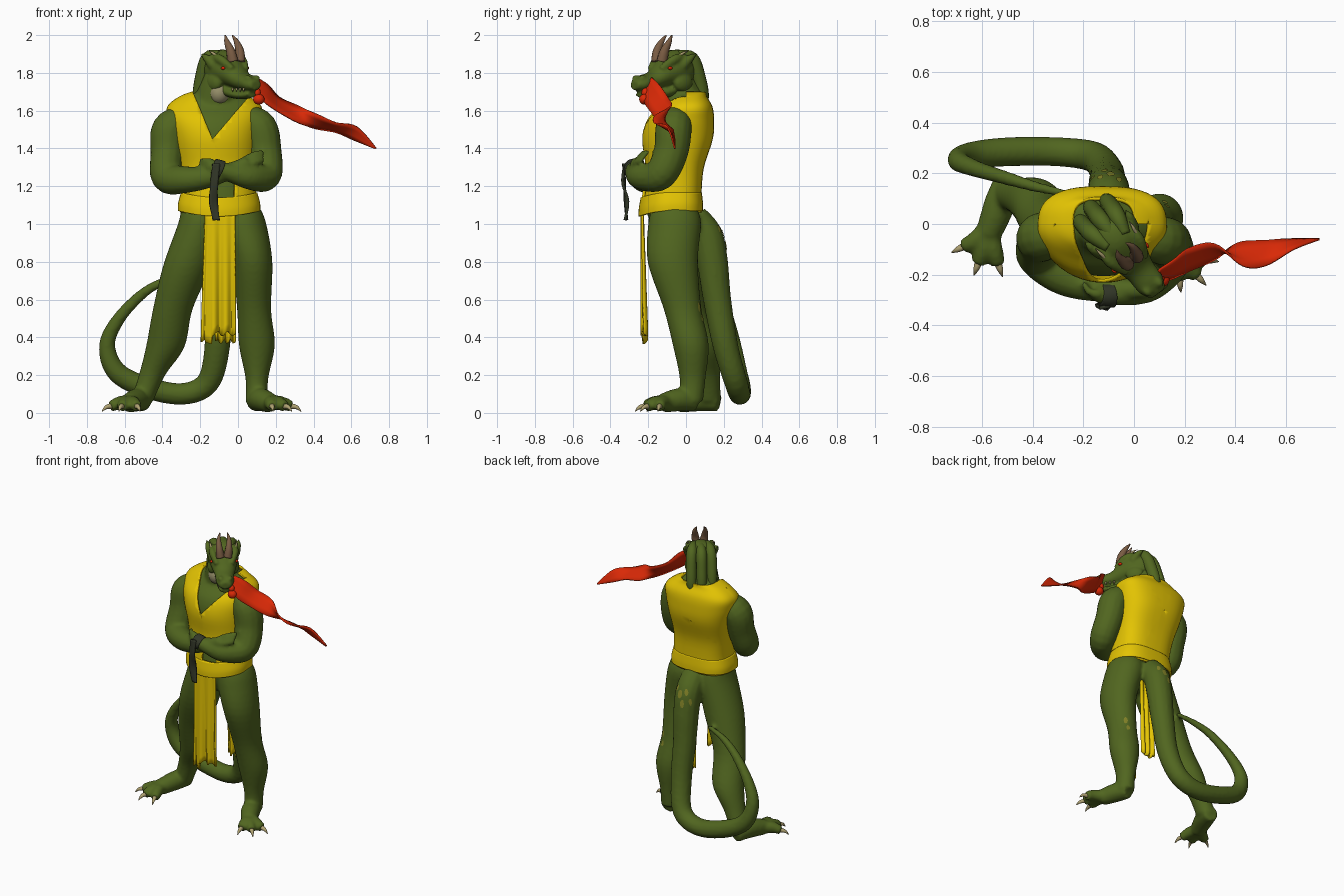
import bpy, bmesh, math
from mathutils import Vector, Matrix

if "Cube" in bpy.data.objects:
    bpy.data.objects.remove(bpy.data.objects["Cube"])

def material(name, r, g, b):
    m = bpy.data.materials.new(name)
    m.diffuse_color = (r, g, b, 1)
    m.use_nodes = True
    m.node_tree.nodes["Principled BSDF"].inputs["Base Color"].default_value = m.diffuse_color
    return m

GREEN = material("scale green", .082, .132, .014)
YELLOW = material("cloth yellow", .77, .55, .001)
RED = material("ribbon red", .70, .022, .002)
BROWN = material("horn brown", .19, .105, .055)
DARK = material("strap dark", .032, .038, .021)
TAN = material("claw tan", .44, .37, .17)
THROAT = material("throat tan", .30, .27, .14)
OLIVE = material("spot olive", .22, .22, .02)

def spline(pts, k=5):
    """Catmull-Rom through tuples of any length."""
    out, n = [], len(pts)
    for i in range(n - 1):
        p0, p1, p2, p3 = (pts[max(0, min(n - 1, j))] for j in (i - 1, i, i + 1, i + 2))
        for s in range(k):
            t = s / k
            out.append(tuple(.5 * (2 * b + (c - a) * t + (2 * a - 5 * b + 4 * c - d) * t * t
                       + (3 * b - a - 3 * c + d) * t ** 3) for a, b, c, d in zip(p0, p1, p2, p3)))
    return out + [tuple(pts[-1])]

def skin(bm, rings, cap=True):
    vs = [[bm.verts.new(p) for p in r] for r in rings]
    n = len(vs[0])
    for a, b in zip(vs, vs[1:]):
        for i in range(n):
            bm.faces.new((a[i], a[(i + 1) % n], b[(i + 1) % n], b[i]))
    if cap:
        bm.faces.new(vs[0][::-1])
        bm.faces.new(vs[-1])

def circle(n, square=1):
    """Unit circle; square < 1 makes the rear half boxier."""
    pts = [(math.cos(i * math.tau / n), math.sin(i * math.tau / n)) for i in range(n)]
    return [(math.copysign(abs(c) ** square, c), s ** square) if s > 1e-6 else (c, s) for c, s in pts]

def stack(bm, rows, grow=0, n=32, cap=True, square=1):
    """Horizontal ellipses (x, y, z, rx, ry)."""
    skin(bm, [[(x + c * (a + grow), y + s * (b + grow), z) for c, s in circle(n, square)]
              for x, y, z, a, b in spline(rows)], cap)

def tube(bm, pts, n=14, k=5):
    """Round tube through (x, y, z, r)."""
    p = spline(pts, k)
    c = [Vector(q[:3]) for q in p]
    rings, u, last = [], None, None
    for i, q in enumerate(p):
        t = (c[min(i + 1, len(c) - 1)] - c[max(i - 1, 0)]).normalized()
        u = t.orthogonal().normalized() if u is None else last.rotation_difference(t) @ u
        w, last = t.cross(u), t
        rings.append([c[i] + (u * a + w * b) * max(q[3], .001) for a, b in circle(n)])
    skin(bm, rings)

def ball(bm, loc, size):
    bmesh.ops.create_uvsphere(bm, u_segments=20, v_segments=12, radius=1,
                              matrix=Matrix.Translation(loc) @ Matrix.Diagonal((*size, 1)))

def finish(name, bm, mat, voxel=0, thick=0, matrix=None):
    bmesh.ops.recalc_face_normals(bm, faces=bm.faces)
    if matrix:
        bm.transform(matrix)
    me = bpy.data.meshes.new(name)
    bm.to_mesh(me)
    bm.free()
    me.materials.append(mat)
    me.polygons.foreach_set("use_smooth", [True] * len(me.polygons))
    ob = bpy.data.objects.new(name, me)
    bpy.context.collection.objects.link(ob)
    if thick:
        m = ob.modifiers.new("thickness", 'SOLIDIFY')
        m.thickness, m.offset = thick, 0
    if voxel:
        m = ob.modifiers.new("blend", 'REMESH')
        m.mode, m.voxel_size, m.use_smooth_shade = 'VOXEL', voxel, True
        m = ob.modifiers.new("soften", 'SMOOTH')
        m.factor, m.iterations = .5, 4
    return ob

def ribbon(name, rows, mat, thick=.008):
    """Strip with centre and half-width vector (x, y, z, wx, wy, wz)."""
    bm, prev = bmesh.new(), None
    for r in spline(rows, 6):
        c, w = Vector(r[:3]), Vector(r[3:])
        cur = [bm.verts.new(c + w * t) for t in (-1, -.4, .4, 1)]
        if prev:
            for i in range(3):
                bm.faces.new((prev[i], prev[i + 1], cur[i + 1], cur[i]))
        prev = cur
    return finish(name, bm, mat, thick=thick)

TORSO = [(-.10, -.08, 1.06, .20, .155), (-.10, -.075, 1.16, .19, .15), (-.11, -.06, 1.3, .196, .148),
         (-.12, -.045, 1.45, .222, .18), (-.125, -.03, 1.55, .243, .172), (-.125, -.005, 1.62, .242, .138),
         (-.125, .0, 1.67, .18, .105), (-.12, .005, 1.695, .12, .095)]

# Body: torso, neck, legs, arms, tail blended together
bm = bmesh.new()
stack(bm, TORSO, -.018, square=.7)
stack(bm, [(-.09, -.06, .9, .1, .08), (-.09, -.065, 1.0, .19, .125), (-.10, -.075, 1.1, .18, .135)])
tube(bm, [(-.13, 0, 1.5, .13), (-.12, -.01, 1.64, .115), (-.10, -.04, 1.74, .095), (-.09, -.05, 1.84, .07)])
stack(bm, [(-.2, -.06, 1.08, .1, .12), (-.2, -.06, 1.0, .118, .14), (-.268, -.04, .78, .128, .13),
           (-.345, .01, .55, .105, .1), (-.385, .08, .35, .102, .1), (-.455, .11, .2, .07, .07),
           (-.51, .12, .06, .06, .065)])
stack(bm, [(.02, -.06, 1.08, .1, .12), (.03, -.06, 1.0, .12, .14), (.075, -.07, .8, .107, .133),
           (.085, -.018, .55, .09, .1), (.1, .025, .36, .095, .095), (.1, .035, .18, .06, .068),
           (.1, .025, .06, .06, .065)])
tube(bm, [(-.28, -.04, 1.55, .08), (-.36, -.05, 1.5, .098), (-.375, -.075, 1.38, .088), (-.375, -.13, 1.25, .085),
          (-.28, -.21, 1.235, .072), (-.15, -.25, 1.25, .057), (-.02, -.26, 1.29, .042), (.05, -.255, 1.325, .038)])
tube(bm, [(.03, -.05, 1.55, .08), (.11, -.065, 1.51, .097), (.14, -.08, 1.38, .092), (.145, -.14, 1.26, .085),
          (.06, -.24, 1.25, .068), (-.05, -.275, 1.275, .048), (-.12, -.28, 1.3, .036), (-.155, -.27, 1.31, .034)])
for i in range(4):   # fingers of both hands
    tube(bm, [(.04, -.27 + .01 * i, 1.31 + .012 * i, .018), (.09, -.265 + .012 * i, 1.325 + .016 * i, .015),
              (.135, -.235 + .012 * i, 1.335 + .016 * i, .011)], 8)
    tube(bm, [(-.14, -.28, 1.29 + .015 * i, .017), (-.18, -.265, 1.285 + .018 * i, .014),
              (-.2, -.23, 1.285 + .018 * i, .011)], 8)
tube(bm, [(-.10, .04, 1.03, .08), (-.10, .11, .94, .085), (-.10, .14, .8, .083), (-.105, .165, .6, .075),
          (-.11, .21, .35, .068), (-.16, .265, .16, .062), (-.3, .285, .1, .058), (-.5, .285, .14, .058),
          (-.645, .27, .22, .054), (-.693, .25, .36, .043), (-.63, .22, .5, .034), (-.5, .18, .635, .027),
          (-.38, .145, .7, .021), (-.26, .12, .73, .013)])

# Feet and toes, with claws as their own object
claws = bmesh.new()
FEET = [([(-.505, .175, .055, .048), (-.53, .08, .07, .062), (-.575, -.04, .052, .052)],
         [(-.675, -.09), (-.615, -.155), (-.535, -.16)]),
        ([(.09, .055, .055, .048), (.12, -.03, .07, .062), (.17, -.12, .052, .052)],
         [(.285, -.14), (.25, -.205), (.18, -.22)])]
for path, toes in FEET:
    tube(bm, path)
    bx, by = path[-1][:2]
    for x, y in toes:
        d = Vector((x - bx, y - by)).normalized() * .05
        tube(bm, [(bx, by + .02, .052, .042), ((bx + x) / 2, (by + y) / 2, .052, .038), (x, y, .034, .029)], 10)
        tube(claws, [(x - d.x * .2, y - d.y * .2, .036, .016), (x + d.x * .5, y + d.y * .5, .03, .011),
                     (x + d.x, y + d.y, .008, .002)], 8)
body = finish("body", bm, GREEN, voxel=.011)
finish("toe_claws", claws, TAN)

# Olive spots laid on the tail root and the outer leg
bm = bmesh.new()
for x, y, z, r in [(-.14, .2, .97, .02), (-.09, .21, .95, .024), (-.12, .225, .89, .022), (-.16, .18, .9, .018),
                   (-.05, .19, .98, .02), (.13, .07, .56, .02), (.12, .08, .5, .016)]:
    bmesh.ops.create_circle(bm, cap_ends=True, cap_tris=True, segments=12, radius=r,
        matrix=Matrix.Translation((x, y, z)) @ Matrix.Rotation(math.pi / 2, 4, 'X') @ Matrix.Diagonal((.8, 1.3, 1, 1)))
spots = finish("spots", bm, OLIVE)
m = spots.modifiers.new("cling", 'SHRINKWRAP')
m.target, m.offset, m.wrap_mode = body, .004, 'ABOVE_SURFACE'

# Sleeveless vest with a crossed neckline and a belly gap
bm = bmesh.new()
stack(bm, TORSO, 0, 48, False, .7)
n1, n2, tip = Vector((.24, 0, .10)), Vector((-.22, 0, .19)), Vector((-.135, 0, 1.45))
cuts = [(tip, n1), (tip, n2), (Vector((0, 0, 0)), Vector((0, 1, 0)))]
cuts += [(Vector((x, 0, 0)), Vector((1, 0, 0))) for x in (-.12, -.02)]
cuts += [(Vector((0, 0, z)), Vector((0, 0, 1))) for z in (1.14, 1.23)]
for co, no in cuts:
    bmesh.ops.bisect_plane(bm, geom=bm.verts[:] + bm.edges[:] + bm.faces[:], plane_co=co, plane_no=no)
gone = []
for f in bm.faces:
    c = f.calc_center_median()
    neck = (c - tip).dot(n1) > 0 and (c - tip).dot(n2) > 0
    belly = -.12 < c.x < -.02 and 1.14 < c.z < 1.23
    if c.y < 0 and (neck or belly):
        gone.append(f)
bmesh.ops.delete(bm, geom=gone, context='FACES')
finish("vest", bm, YELLOW, thick=.014)

# Belt, dipping at the front
bm = bmesh.new()
stack(bm, [(-.10, -.08, 1.07, .211, .164), (-.10, -.08, 1.11, .21, .163), (-.10, -.078, 1.165, .195, .155)],
      0, 48, False, .7)
for v in bm.verts:
    v.co.z -= .03 * max(0, -(v.co.y + .08) / .165) ** 2
finish("belt", bm, YELLOW, thick=.014)

# Hanging cloths, pleated with ragged hems
def cloth(name, x0, x1, top, hem, y_top, y_low, flap):
    bm = bmesh.new()
    bmesh.ops.create_grid(bm, x_segments=28, y_segments=16, size=.5)
    for v in bm.verts:
        u, t = v.co.x + .5, .5 - v.co.y
        low = hem + .012 * math.sin(u * 19) - (flap if u < .22 else 0)
        v.co = (x0 + (x1 - x0) * u - (.4 * flap * t if u < .2 else 0),
                y_top + (y_low - y_top) * t + .012 * math.sin(u * 16) * (.2 + t), top + (low - top) * t)
    finish(name, bm, YELLOW, thick=.012)
cloth("front_cloth", -.175, -.015, 1.07, .42, -.232, -.22, .045)
cloth("back_cloth", -.115, -.015, 1.02, .38, .04, .06, 0)

# Head, built along its own -y and turned to one side
TURN = (Matrix.Translation((-.08, -.05, 1.8)) @ Matrix.Rotation(math.radians(38), 4, 'Z')
        @ Matrix.Diagonal((.9, 1, 1, 1)))
def snout(bm, rows):
    skin(bm, [[(c * a, y, z + s * b) for c, s in circle(24)] for y, z, a, b in spline(rows)])
bm = bmesh.new()
snout(bm, [(.10, .0, .04, .05), (.05, .02, .095, .095), (-.03, .025, .108, .095), (-.1, .0, .09, .078),
           (-.17, -.04, .068, .05), (-.24, -.055, .063, .042), (-.285, -.065, .038, .024)])
snout(bm, [(.02, -.06, .075, .05), (-.08, -.1, .062, .032), (-.17, -.118, .053, .022), (-.25, -.115, .037, .015)])
for s in (-1, 1):
    tube(bm, [(s * .075, .0, .085, .02), (s * .08, -.07, .07, .026), (s * .05, -.14, .02, .018)], 10)   # brow
    tube(bm, [(s * .09, -.02, .04, .03), (s * .108, .02, .08, .02), (s * .11, .055, .1, .006)], 10)     # ear
    ball(bm, (s * .032, -.25, -.03), (.02, .025, .018))                                                 # nostril
    ball(bm, (s * .078, -.01, -.05), (.035, .06, .05))                                                  # cheek
finish("head", bm, GREEN, voxel=.008, matrix=TURN)

# Braids down the back of the head
bm = bmesh.new()
for x in (-.066, 0, .066):
    b = .02 * (1 - abs(x) / .066)
    tube(bm, [(x * .7, -.02, .095, .025), (x, .055 + b, .075, .038), (x * 1.1, .1 + b, -.03, .038),
              (x * 1.1, .125 + b, -.13, .034), (x, .13 + b, -.2, .012)])
finish("braids", bm, GREEN, matrix=TURN)

# Horns, eyes, teeth and small brow spikes
horns, eyes, teeth, spikes = (bmesh.new() for _ in range(4))
for s in (-1, 1):
    tube(horns, [(s * .026, -.115, .06, .031), (s * .034, -.105, .115, .025), (s * .036, -.075, .165, .015),
                 (s * .026, -.05, .2, .003)], 12)
    ball(eyes, (s * .09, -.105, .025), (.009, .014, .009))
    tube(spikes, [(s * .085, -.05, .085, .009), (s * .092, -.02, .105, .007), (s * .095, .01, .115, .001)], 8)
    for i in range(4):
        y = -.15 - .028 * i
        x = s * (.057 - .003 * i)
        tube(teeth, [(x, y, -.08, .007), (x, y, -.09, .006), (x * .97, y, -.1, .001)], 6, 2)
finish("horns", horns, BROWN, matrix=TURN)
finish("eyes", eyes, RED, matrix=TURN)
finish("teeth", teeth, TAN, matrix=TURN)
finish("brow_spikes", spikes, TAN, matrix=TURN)

# Pale throat under the jaw
bm = bmesh.new()
ball(bm, (-.1, -.085, 1.692), (.056, .062, .062))
finish("throat", bm, THROAT)

# Flying red ribbon and its knot
ribbon("red_ribbon", [(.09, -.2, 1.745, .01, .02, .03), (.15, -.18, 1.69, .01, .04, .045),
                      (.22, -.14, 1.63, .0, .045, .04), (.32, -.11, 1.58, .0, .03, .045),
                      (.42, -.12, 1.54, .01, -.045, .035), (.52, -.115, 1.51, .0, -.05, .025),
                      (.62, -.08, 1.48, .01, -.02, .035), (.73, -.06, 1.4, .003, .0, .003)], RED)
bm = bmesh.new()
ball(bm, (.11, -.22, 1.66), (.03, .028, .028))
ball(bm, (.1, -.215, 1.695), (.02, .02, .025))
finish("ribbon_knot", bm, RED)

# Wrist wrap and its hanging strap
bm = bmesh.new()
tube(bm, [(-.085, -.281, 1.286, .049), (-.105, -.283, 1.294, .048), (-.13, -.281, 1.302, .045)])
finish("wrist_wrap", bm, DARK)
ribbon("wrist_strap", [(-.115, -.328, 1.32, .02, .004, 0), (-.125, -.33, 1.22, .02, -.006, 0),
                       (-.13, -.315, 1.12, .022, .008, 0), (-.115, -.318, 1.02, .018, -.006, 0)], DARK, .014)
